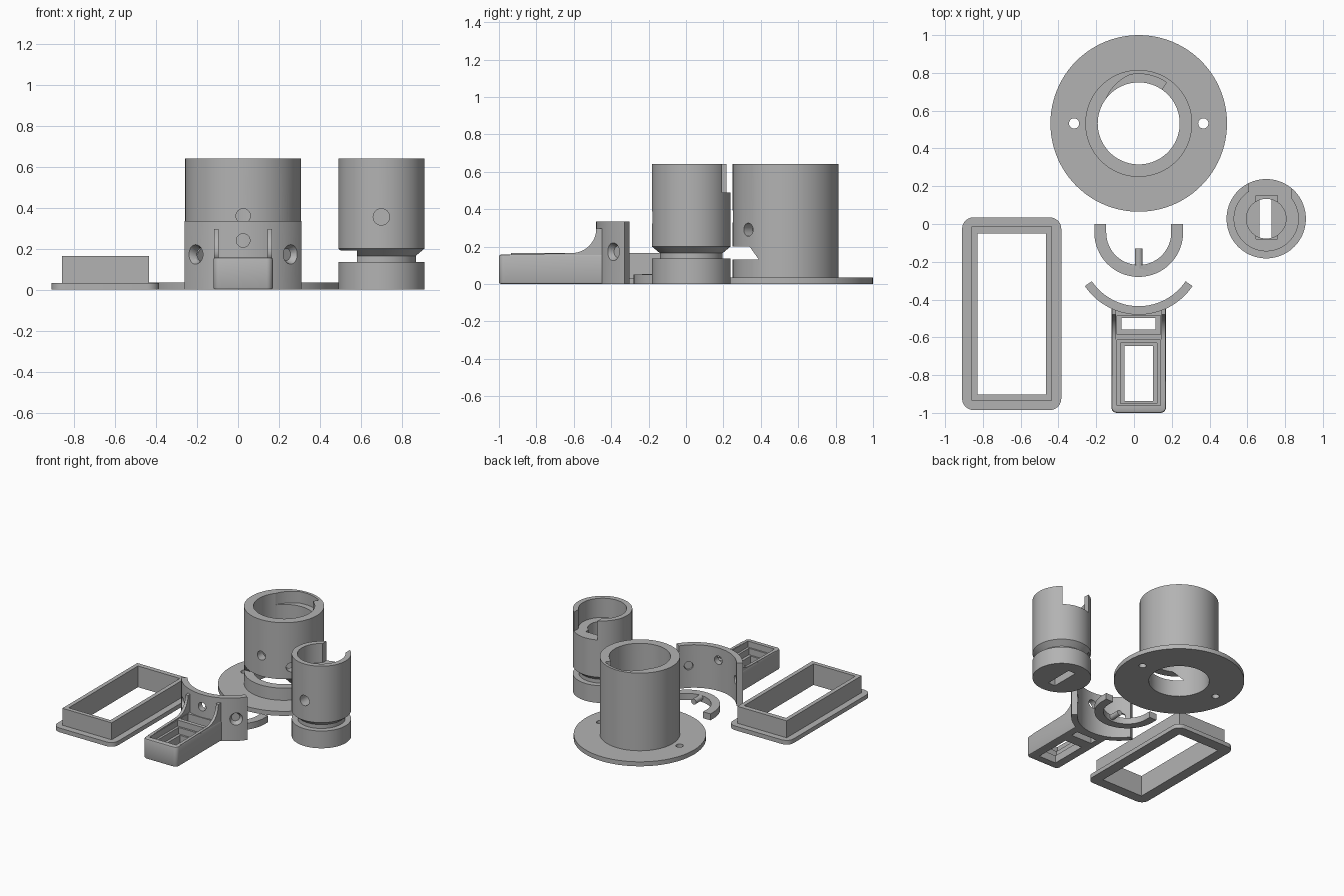
import bpy, bmesh, math
from mathutils import Vector, Matrix

default = bpy.data.objects.get("Cube")
if default:
    bpy.data.objects.remove(default, do_unlink=True)

grey = bpy.data.materials.new("plain grey")
grey.use_nodes = True
colour = (0.45, 0.45, 0.45, 1)
grey.diffuse_color = colour
grey.node_tree.nodes["Principled BSDF"].inputs["Base Color"].default_value = colour


def finish(bm, name):
    bmesh.ops.recalc_face_normals(bm, faces=bm.faces)
    mesh = bpy.data.meshes.new(name)
    bm.to_mesh(mesh)
    bm.free()
    mesh.materials.append(grey)
    ob = bpy.data.objects.new(name, mesh)
    bpy.context.collection.objects.link(ob)
    return ob


def prism(name, points, lo, hi, axis="z"):
    """Extrude an outline along z, or a (y, z) outline along x."""
    bm = bmesh.new()
    place = (lambda u, v: (u, v, lo)) if axis == "z" else (lambda u, v: (lo, u, v))
    face = bm.faces.new([bm.verts.new(place(u, v)) for u, v in points])
    new = bmesh.ops.extrude_face_region(bm, geom=[face])["geom"]
    step = Vector((0, 0, hi - lo)) if axis == "z" else Vector((hi - lo, 0, 0))
    bmesh.ops.translate(bm, vec=step, verts=[g for g in new if isinstance(g, bmesh.types.BMVert)])
    return finish(bm, name)


def rect(x0, x1, y0, y1):
    return [(x0, y0), (x1, y0), (x1, y1), (x0, y1)]


def box(x0, x1, y0, y1, z0, z1, name="cutter"):
    return prism(name, rect(x0, x1, y0, y1), z0, z1)


def rounded(x0, x1, y0, y1, r, steps=6):
    corners = [(x1 - r, y1 - r), (x0 + r, y1 - r), (x0 + r, y0 + r), (x1 - r, y0 + r)]
    return [(cx + r * math.cos(a), cy + r * math.sin(a))
            for i, (cx, cy) in enumerate(corners)
            for a in [math.pi / 2 * (i + k / steps) for k in range(steps + 1)]]


def polar(cx, cy, r, deg):
    a = math.radians(deg)
    return cx + r * math.cos(a), cy + r * math.sin(a)


def arc(cx, cy, r, a0, a1, steps=40):
    return [polar(cx, cy, r, a0 + (a1 - a0) * i / steps) for i in range(steps + 1)]


def band(cx, cy, r_in, r_out, a0, a1):
    return arc(cx, cy, r_out, a0, a1) + arc(cx, cy, r_in, a1, a0)


def rod(start, end, r0, r1=None, name="cutter", sides=32):
    start, end = Vector(start), Vector(end)
    axis = end - start
    bm = bmesh.new()
    turn = axis.to_track_quat("Z", "Y").to_matrix().to_4x4()
    bmesh.ops.create_cone(bm, cap_ends=True, segments=sides, radius1=r0,
                          radius2=r0 if r1 is None else r1, depth=axis.length,
                          matrix=Matrix.Translation((start + end) / 2) @ turn)
    return finish(bm, name)


def lathe(name, profile, cx, cy, sides=96):
    bm = bmesh.new()
    verts = [bm.verts.new((r, 0, z)) for r, z in profile]
    edges = [bm.edges.new((verts[i - 1], verts[i])) for i in range(len(verts))]
    bmesh.ops.spin(bm, geom=verts + edges, cent=(0, 0, 0), axis=(0, 0, 1),
                   angle=math.tau, steps=sides, use_merge=True)
    bmesh.ops.remove_doubles(bm, verts=bm.verts, dist=0.0001)
    bmesh.ops.dissolve_degenerate(bm, edges=bm.edges, dist=0.0001)
    bmesh.ops.translate(bm, verts=bm.verts, vec=(cx, cy, 0))
    return finish(bm, name)


def combine(ob, *others, op="DIFFERENCE"):
    bpy.context.view_layer.objects.active = ob
    for other in others:
        mod = ob.modifiers.new("combine", "BOOLEAN")
        mod.operation, mod.solver, mod.object = op, "EXACT", other
        bpy.ops.object.modifier_apply(modifier=mod.name)
        bpy.data.objects.remove(other, do_unlink=True)


# Flanged housing tube with front window, cam recess and pin holes
hx, hy = 0.025, 0.5325
housing = lathe("flanged_housing", [(0.217, 0), (0.4675, 0), (0.4675, 0.035), (0.283, 0.035),
                                    (0.283, 0.64), (0.217, 0.64)], hx, hy)
window = prism("cutter", [(0.1, 0.13), (0.39, 0.13), (0.34, 0.2), (0.1, 0.2)], -0.5, 0.5, "x")
ramp = [polar(hx, hy, 0.212 + 0.05 * min(1, (146 - a) / 46), a) for a in range(56, 147, 3)]
recess = prism("cutter", ramp + [(hx, hy)], 0.55, 0.7)
combine(housing, window, recess)
for side in (-1, 1):
    x = hx + side * 0.342
    combine(housing, rod((x, hy, -0.1), (x, hy, 0.1), 0.027))
for angle, z in ((-90, 0.36), (-45, 0.29)):
    combine(housing, rod((*polar(hx, hy, 0.15, angle), z), (*polar(hx, hy, 0.4, angle), z), 0.035))

# Inner barrel with groove, rear notch, key slot and pin hole
bx, by = 0.70, 0.028
barrel = lathe("inner_barrel", [(0, 0), (0.21, 0), (0.21, 0.135), (0.168, 0.135), (0.168, 0.165),
                                (0.21, 0.2), (0.21, 0.64), (0.17, 0.64), (0.17, 0.49),
                                (0.105, 0.49), (0.105, 0.06), (0, 0.06)], bx, by)
combine(barrel,
        box(0.61, 0.83, 0.09, 0.4, 0.49, 0.8),
        box(0.645, 0.76, -0.08, 0.15, 0.3, 0.55),
        box(0.665, 0.727, -0.09, 0.137, -0.1, 0.1),
        box(0.4, 0.58, -0.3, 0.3, 0.135, 0.19),
        rod((bx, -0.4, 0.355), (bx, -0.05, 0.355), 0.04))

# Rectangular bezel: rounded plate with an upstanding wall
bezel = prism("bezel_frame", rounded(-0.91, -0.385, -0.985, 0.035, 0.06), 0, 0.033)
combine(bezel, box(-0.86, -0.435, -0.935, -0.012, 0.01, 0.165), op="UNION")
combine(bezel, box(-0.828, -0.467, -0.903, -0.05, -0.1, 0.3))

# Low half ring with an inward peg
ring = prism("half_ring", [(0.26, 0)] + band(0.025, -0.045, 0.172, 0.235, 0, -180)[:41]
             + [(-0.21, 0), (-0.147, 0)] + arc(0.025, -0.045, 0.172, -180, 0) + [(0.197, 0)], 0, 0.05)
combine(ring, rod((0.025, -0.235, 0.032), (0.025, -0.13, 0.032), 0.021, name="peg"), op="UNION")

# Curved saddle with a pocketed arm and side gussets
sx, sy = 0.025, -0.136
saddle = prism("saddle_holder", band(sx, sy, 0.299, 0.344, -146, -34), 0, 0.335)
arm = prism("arm", rounded(-0.12, 0.17, -1.0, -0.4, 0.03), 0, 0.157)
bevel = arm.modifiers.new("soft_edge", "BEVEL")
bevel.width, bevel.segments, bevel.limit_method = 0.01, 2, "ANGLE"
bevel.angle_limit = math.radians(60)
bpy.context.view_layer.objects.active = arm
bpy.ops.object.modifier_apply(modifier=bevel.name)
combine(saddle, arm, op="UNION")
curve = [(y, z) for y, z in arc(-0.61, 0.295, 0.13, -90, 0, 12)]
gusset = [(-0.94, 0.14), (-0.94, 0.157)] + curve + [(-0.41, 0.3), (-0.41, 0.14)]
for x in (-0.117, 0.145):
    combine(saddle, prism("gusset", gusset, x, x + 0.022, "x"), op="UNION")
combine(saddle,
        rod((sx, sy, -0.1), (sx, sy, 0.5), 0.299, sides=128),
        box(-0.065, 0.115, -0.558, -0.498, -0.1, 0.3),
        box(-0.09, 0.14, -0.585, -0.485, 0.09, 0.25),
        box(-0.05, 0.1, -0.937, -0.645, -0.1, 0.3),
        box(-0.072, 0.122, -0.95, -0.63, 0.06, 0.25),
        box(-0.09, 0.14, -0.962, -0.615, 0.11, 0.25),
        rod((sx, -0.6, 0.24), (sx, -0.3, 0.24), 0.033))
for angle in (-132.5, -47.5):
    near, mid, far = [(*polar(sx, sy, r, angle), 0.172) for r in (0.25, 0.31, 0.36)]
    combine(saddle, rod(near, far, 0.032), rod(mid, far, 0.03, 0.056))

# Smooth shading on round walls, crisp edges elsewhere
for ob in (housing, barrel, bezel, ring, saddle):
    bpy.ops.object.select_all(action="DESELECT")
    ob.select_set(True)
    bpy.context.view_layer.objects.active = ob
    bpy.ops.object.shade_smooth_by_angle(angle=math.radians(30))
